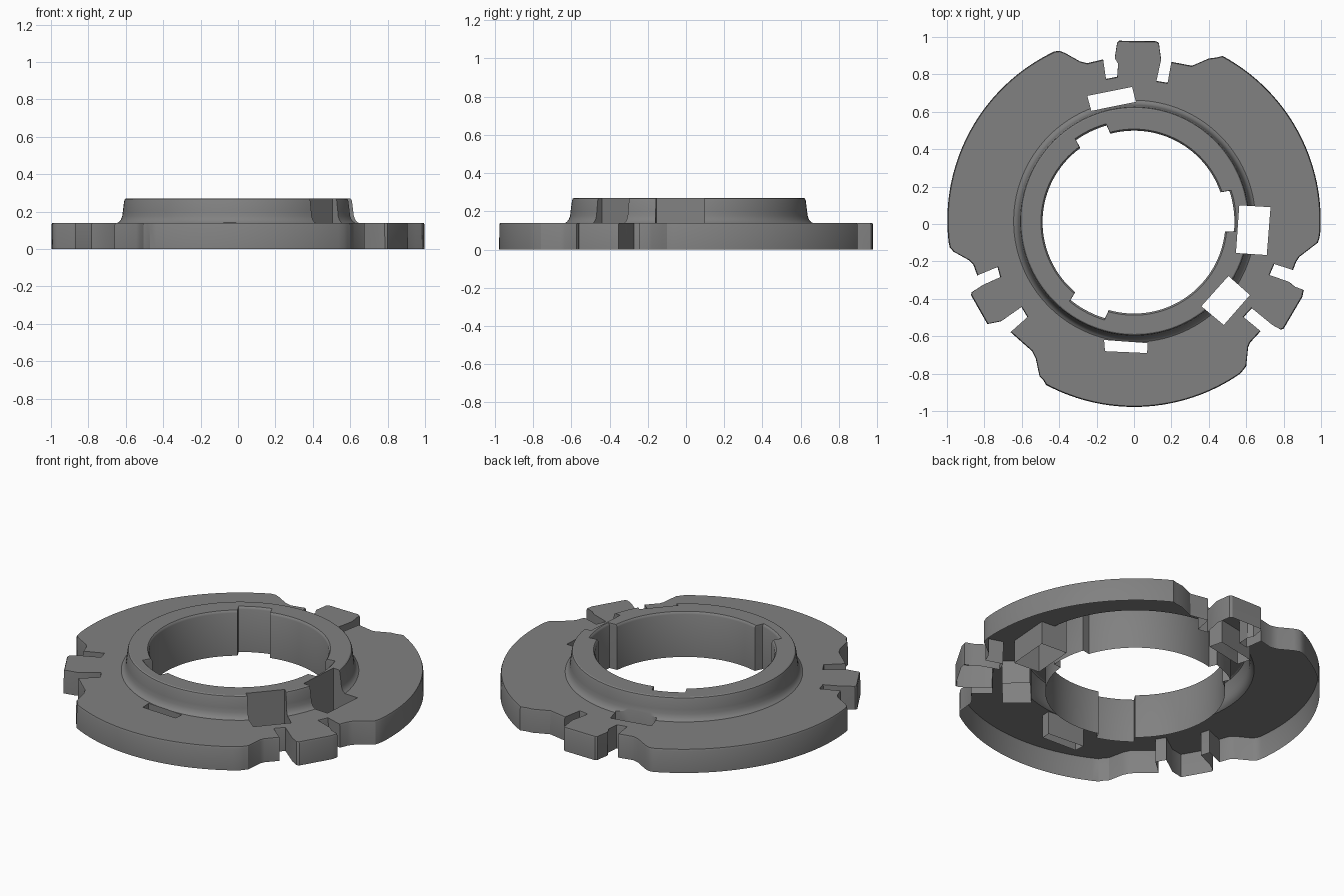
import bpy, bmesh, math

if "Cube" in bpy.data.objects:
    bpy.data.objects.remove(bpy.data.objects["Cube"])

CX, CY = 0.0, 0.02


def loft(name, points, layers, centre=(0, 0)):
    """Closed solid from one outline, stacked as (z, scale) layers."""
    bm = bmesh.new()
    cx, cy = centre
    rings = [[bm.verts.new((cx + (x - cx) * s, cy + (y - cy) * s, z)) for x, y in points]
             for z, s in layers]
    n = len(points)
    for a, b in zip(rings, rings[1:]):
        for i in range(n):
            j = (i + 1) % n
            bm.faces.new((a[i], a[j], b[j], b[i]))
    bm.faces.new(rings[0])
    bm.faces.new(rings[-1])
    bmesh.ops.recalc_face_normals(bm, faces=bm.faces)
    me = bpy.data.meshes.new(name)
    bm.to_mesh(me)
    bm.free()
    ob = bpy.data.objects.new(name, me)
    bpy.context.collection.objects.link(ob)
    return ob


def arc(centre, r, a0, a1, step=3):
    """Points on an arc, angles in degrees, ends included."""
    n = max(1, round(abs(a1 - a0) / step))
    return [(centre[0] + r * math.cos(math.radians(a0 + (a1 - a0) * i / n)),
             centre[1] + r * math.sin(math.radians(a0 + (a1 - a0) * i / n)))
            for i in range(n + 1)]


def combine(target, tool, operation):
    m = target.modifiers.new(operation.title(), 'BOOLEAN')
    m.operation, m.object, m.solver = operation, tool, 'EXACT'
    tool.hide_render = True
    bpy.context.view_layer.objects.active = target
    bpy.ops.object.modifier_apply(modifier=m.name)
    bpy.data.objects.remove(tool)


# Clip tabs with side slots, clockwise: back, right, left
back_tab = [(-.40, .926), (-.37, .915), (-.29, .87), (-.25, .86), (-.165, .88), (-.15, .776),
            (-.09, .787), (-.085, .86), (-.103, .89), (-.09, .97), (-.08, .98), (.12, .977),
            (.133, .968), (.145, .88), (.12, .765), (.18, .755), (.20, .867), (.31, .846),
            (.40, .885), (.44, .89)]
right_tab = [(.99, -.08), (.983, -.10), (.95, -.125), (.885, -.175), (.868, -.20), (.85, -.246),
             (.75, -.214), (.725, -.273), (.83, -.31), (.86, -.335), (.908, -.353), (.90, -.39),
             (.80, -.56), (.785, -.565), (.74, -.54), (.63, -.45), (.586, -.498), (.677, -.573),
             (.62, -.635), (.61, -.66), (.60, -.76), (.585, -.78)]
left_tab = [(-.485, -.835), (-.505, -.815), (-.525, -.72), (-.545, -.68), (-.66, -.578),
            (-.57, -.498), (-.602, -.444), (-.71, -.52), (-.784, -.535), (-.872, -.38),
            (-.868, -.365), (-.81, -.327), (-.715, -.284), (-.73, -.23), (-.838, -.275),
            (-.86, -.215), (-.88, -.195), (-.965, -.148), (-.985, -.125)]

# Join the tabs with the three big rim arcs
outline = []
tabs = [back_tab, right_tab, left_tab]
for k, tab in enumerate(tabs):
    nxt = tabs[(k + 1) % 3][0]
    a0 = math.degrees(math.atan2(tab[-1][1] - CY, tab[-1][0]))
    a1 = math.degrees(math.atan2(nxt[1] - CY, nxt[0]))
    if a1 > a0:
        a1 -= 360
    outline += tab + arc((CX, CY), .998, a0 - 1.5, a1 + 1.5, 2)
plate = loft("locking_ring", outline, [(0, 1), (.13, .999), (.14, .995)], (CX, CY))

# Raised collar with flared foot and rounded top edge
collar_profile = [(.10, .648), (.139, .648), (.146, .638), (.157, .629), (.175, .622),
                  (.20, .619), (.255, .612), (.266, .608), (.27, .602)]
collar = loft("collar", arc((0, 0), 1, 0, 357, 3), collar_profile)
collar.location = (.003, .015, 0)
combine(plate, collar, 'UNION')

# Central bore with three key notches and a chamfered mouth
bc = (0, .01)
bore = []
spans = [(-6, 19), (105, 126), (230, 254)]
for k, (a, b) in enumerate(spans):
    nxt = spans[(k + 1) % 3][0]
    if nxt < b:
        nxt += 360
    bore += arc(bc, .537, a + .8, b - .8) + arc(bc, .489, b, nxt)
combine(plate, loft("bore_cutter", bore, [(-.1, 1), (.256, 1), (.265, 1.008), (.272, 1.022),
                                        (.4, 1.022)], bc), 'DIFFERENCE')

# Rectangular through windows
windows = [
    [(-.25, .685), (-.01, .733), (.01, .653), (-.228, .605)],
    [(.563, .10), (.73, .09), (.71, -.166), (.545, -.155)],
    [(.505, -.278), (.62, -.38), (.48, -.54), (.36, -.44)],
    [(-.16, -.62), (.073, -.637), (.07, -.69), (-.155, -.68)]]
for w in windows:
    combine(plate, loft("window_cutter", w, [(-.1, 1), (.4, 1)]), 'DIFFERENCE')

# Open underside
bm = bmesh.new()
bm.from_mesh(plate.data)
bottom = [f for f in bm.faces if all(v.co.z < .001 for v in f.verts)]
bmesh.ops.delete(bm, geom=bottom, context='FACES')
bm.to_mesh(plate.data)
bm.free()

grey = bpy.data.materials.new("mid_grey")
grey.diffuse_color = (.22, .22, .22, 1)
grey.use_nodes = True
grey.node_tree.nodes["Principled BSDF"].inputs["Base Color"].default_value = grey.diffuse_color
plate.data.materials.clear()
plate.data.materials.append(grey)
for p in plate.data.polygons:
    p.material_index = 0
plate.select_set(True)
bpy.context.view_layer.objects.active = plate
bpy.ops.object.shade_smooth_by_angle(angle=math.radians(30))
